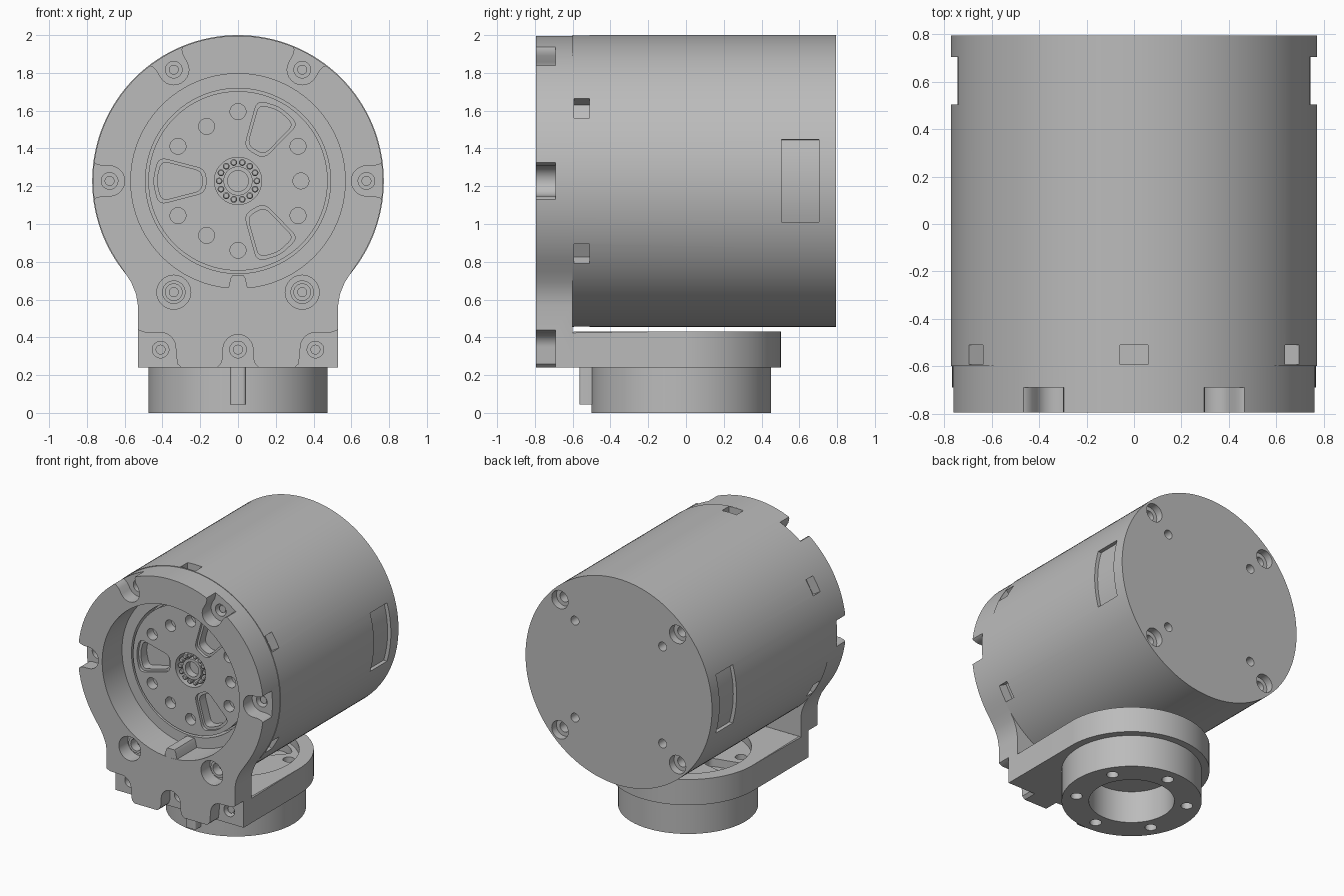
import bpy, bmesh, math
from math import cos, sin, pi, radians
from mathutils import Vector

cube = bpy.data.objects.get("Cube")
if cube:
    bpy.data.objects.remove(cube, do_unlink=True)

CZ = 1.228      # height of the motor axis
FRONT, BACK = -0.795, 0.795
HUB_Y = -0.025  # centre of the lower hub

grey = bpy.data.materials.new("machined_grey")
grey.use_nodes = True
grey.diffuse_color = (0.5, 0.5, 0.5, 1)
grey.node_tree.nodes["Principled BSDF"].inputs["Base Color"].default_value = (0.5, 0.5, 0.5, 1)
parts = []


# ---- outline helpers ----
def circle(u, v, r, n=32):
    return [(u + r * cos(2 * pi * i / n), v + r * sin(2 * pi * i / n)) for i in range(n)]


def arc(u, v, r, a, b, n=12):
    angles = [radians(a + (b - a) * i / n) for i in range(n + 1)]
    return [(u + r * cos(t), v + r * sin(t)) for t in angles]


def turn(pts, deg, u=0, v=CZ):
    c, s = cos(radians(deg)), sin(radians(deg))
    return [(u + p * c - q * s, v + p * s + q * c) for p, q in pts]


def polar(r, deg, u=0, v=CZ):
    return turn([(r, 0)], deg, u, v)[0]


def rounded(pts, r, n=5):
    out = []
    for i, p in enumerate(pts):
        p = Vector(p)
        a = p + (Vector(pts[i - 1]) - p).normalized() * r
        b = p + (Vector(pts[(i + 1) % len(pts)]) - p).normalized() * r
        for k in range(n + 1):
            t = k / n
            out.append(tuple(a * (1 - t) ** 2 + p * 2 * t * (1 - t) + b * t * t))
    return out


# ---- solids: each is (outline, start, end) extruded along an axis ----
def solid(name, prisms, axis="y", chamfer=0, keep=True):
    bm = bmesh.new()
    for pts, a, b in prisms:
        rings = []
        for w in (a, b):
            rings.append([bm.verts.new((u, w, v) if axis == "y" else (u, v, w)) for u, v in pts])
        n = len(pts)
        cap = bm.faces.new(rings[0])
        bm.faces.new(rings[1])
        for i in range(n):
            j = (i + 1) % n
            bm.faces.new((rings[0][i], rings[0][j], rings[1][j], rings[1][i]))
        if chamfer:
            bmesh.ops.bevel(bm, geom=list(cap.edges), offset=chamfer, segments=1, affect="EDGES")
    bmesh.ops.recalc_face_normals(bm, faces=bm.faces)
    mesh = bpy.data.meshes.new(name)
    bm.to_mesh(mesh)
    bm.free()
    mesh.materials.append(grey)
    obj = bpy.data.objects.new(name, mesh)
    bpy.context.scene.collection.objects.link(obj)
    if keep:
        parts.append(obj)
    return obj


def carve(obj, prisms, axis="y"):
    cutter = solid("cutter", prisms, axis, keep=False)
    cutter.hide_render = True
    mod = obj.modifiers.new("cut", "BOOLEAN")
    mod.operation, mod.solver, mod.object = "DIFFERENCE", "EXACT", cutter
    bpy.context.view_layer.update()
    graph = bpy.context.evaluated_depsgraph_get()
    mesh = bpy.data.meshes.new_from_object(obj.evaluated_get(graph))
    obj.modifiers.clear()
    obj.data = mesh
    bpy.data.objects.remove(cutter, do_unlink=True)


# ---- motor housing: barrel with side slots, rear screws and front recess ----
housing = solid("motor_housing", [(circle(0, CZ, 0.772, 128), BACK, -0.6)], chamfer=0.006)
carve(housing, [(circle(0, CZ, 0.568, 96), -0.7, -0.56)])
carve(housing, [(circle(0, CZ, 0.49, 96), -0.7, -0.45)])
slot = [(0.70, -0.06), (0.85, -0.06), (0.85, 0.06), (0.70, 0.06)]
carve(housing, [(turn(slot, a), -0.592, -0.51) for a in range(30, 390, 60)])
side = arc(0, 0, 0.745, -17, 17) + [(0.85, 0.22), (0.85, -0.22)]
carve(housing, [(turn(side, a), 0.505, 0.705) for a in (0, 180)])
corners = [(i, j) for i in (-1, 1) for j in (-1, 1)]
carve(housing, [(circle(0.487 * i, CZ + 0.487 * j, 0.068), 0.74, 0.9) for i, j in corners])
carve(housing, [(circle(0.487 * i, CZ + 0.487 * j, 0.038), 0.66, 0.9) for i, j in corners])
carve(housing, [(circle(0.363 * i, CZ + 0.363 * j, 0.033), 0.7, 0.9) for i, j in corners])

# ---- front plate: round face flowing into a square foot ----
neck = [(-0.6, 0.745), (-0.565, 0.69), (-0.54, 0.63), (-0.53, 0.57), (-0.53, 0.24)]
outline = arc(0, CZ, 0.768, -35, 215, 96) + neck + [(-u, v) for u, v in reversed(neck)]
plate = solid("front_plate", [(outline, FRONT, -0.6)])
carve(plate, [(circle(0, CZ, 0.568, 96), -0.9, -0.5)])
flare = [(0.72, -0.08), (0.75, -0.088), (0.77, -0.105), (0.85, -0.18)]
pocket = arc(0.68, 0, 0.08, 90, 270) + flare + [(u, -v) for u, v in reversed(flare)]
rim = (0, 60, 120, 180)
carve(plate, [(turn(pocket, a), -0.9, -0.69) for a in rim])
lower = [polar(0.68, a) for a in (240, 300)]
carve(plate, [(circle(u, v, 0.09), -0.9, -0.69) for u, v in lower])

# foot pockets: one in the middle and one at each corner
drop = [(-0.08, 0.29), (-0.09, 0.26), (-0.11, 0.24), (-0.11, 0.15)]
middle = arc(0, 0.335, 0.08, 0, 180) + drop + [(-u, v) for u, v in reversed(drop)]
corner = arc(0.41, 0.345, 0.08, 180, 90) + [(0.5, 0.427), (0.53, 0.44), (0.65, 0.44), (0.65, 0.15),
                                            (0.30, 0.15), (0.30, 0.24), (0.322, 0.26)]
feet = [middle, corner, [(-u, v) for u, v in corner]]
carve(plate, [(p, -0.9, -0.69) for p in feet])
screws = [polar(0.68, a) for a in rim] + lower + [(x, 0.335) for x in (-0.41, 0, 0.41)]
carve(plate, [(circle(u, v, 0.044), -0.9, -0.63) for u, v in screws])
solid("screw_heads", [(circle(u, v, 0.026), -0.67, -0.61) for u, v in screws])
solid("lower_screw_collars", [(circle(u, v, 0.062), -0.72, -0.65) for u, v in lower])
carve(parts[-1], [(circle(u, v, 0.044), -0.8, -0.6) for u, v in lower])
solid("recess_tab", [([(-0.055, 0.64), (0.055, 0.64), (0.04, 0.71), (0.03, 0.728),
                       (-0.03, 0.728), (-0.04, 0.71)], -0.794, -0.55)])

# ---- rotor disc with windows, holes and a bearing ----
rotor = solid("rotor_disc", [(circle(0, CZ, 0.475, 96), -0.562, -0.44)], chamfer=0.006)
window = rounded([(0.17, -0.06), (0.42, -0.125), (0.45, 0), (0.42, 0.125), (0.17, 0.06)], 0.045)
inner = [(0.315 + (u - 0.315) * 0.86, v * 0.84) for u, v in window]
carve(rotor, [(turn(window, a), -0.6, -0.54) for a in (60, 180, 300)])
carve(rotor, [(turn(inner, a), -0.6, -0.47) for a in (60, 180, 300)])
holes = [polar(0.367, a) for a in range(30, 390, 60)] + [polar(0.333, a) for a in (0, 120, 240)]
carve(rotor, [(circle(u, v, 0.042), -0.6, -0.49) for u, v in holes])
carve(rotor, [(circle(0, CZ, 0.125, 48), -0.6, -0.49)])
collar = solid("bearing_inner_ring", [(circle(0, CZ, 0.077, 48), -0.545, -0.47)])
carve(collar, [(circle(0, CZ, 0.055, 48), -0.6, -0.48)])
solid("bearing_rollers", [(circle(*polar(0.1, 360 * i / 14), 0.018, 12), -0.545, -0.48)
                          for i in range(14)], chamfer=0.005)

# ---- platform under the motor ----
back_curve = arc(0, -0.028, 0.53, 0, 180, 64)
platform = solid("platform", [(back_curve + [(-0.53, -0.6), (0.53, -0.6)], 0.432, 0.24)], "z", 0.008)
carve(platform, [(circle(0, HUB_Y, 0.43, 64), 0.37, 0.6)], "z")
carve(platform, [(circle(*polar(0.36, a, 0, HUB_Y), 0.04), 0.3, 0.6) for a in range(30, 390, 60)], "z")
carve(platform, [(turn([(u * 0.9, v * 0.8) for u, v in window], a, 0, HUB_Y), 0.31, 0.6)
                 for a in (60, 180, 300)], "z")

# ---- lower hub with bore, bolt holes and key ----
hub = solid("lower_hub", [(circle(0, HUB_Y, 0.475, 96), 0, 0.245)], "z", 0.012)
carve(hub, [(circle(0, HUB_Y, 0.29, 64), -0.1, 0.3)], "z")
carve(hub, [(circle(*polar(0.38, a, 0, HUB_Y), 0.04), -0.1, 0.1) for a in range(30, 390, 60)], "z")
key = rounded([(-0.042, -0.565), (0.042, -0.565), (0.042, -0.47), (-0.042, -0.47)], 0.02)
solid("hub_key", [(key, 0.045, 0.245)], "z")

# ---- smooth the round walls, keep the edges crisp ----
bpy.ops.object.select_all(action="DESELECT")
for obj in parts:
    obj.select_set(True)
bpy.context.view_layer.objects.active = parts[0]
bpy.ops.object.shade_smooth_by_angle(angle=radians(30))
